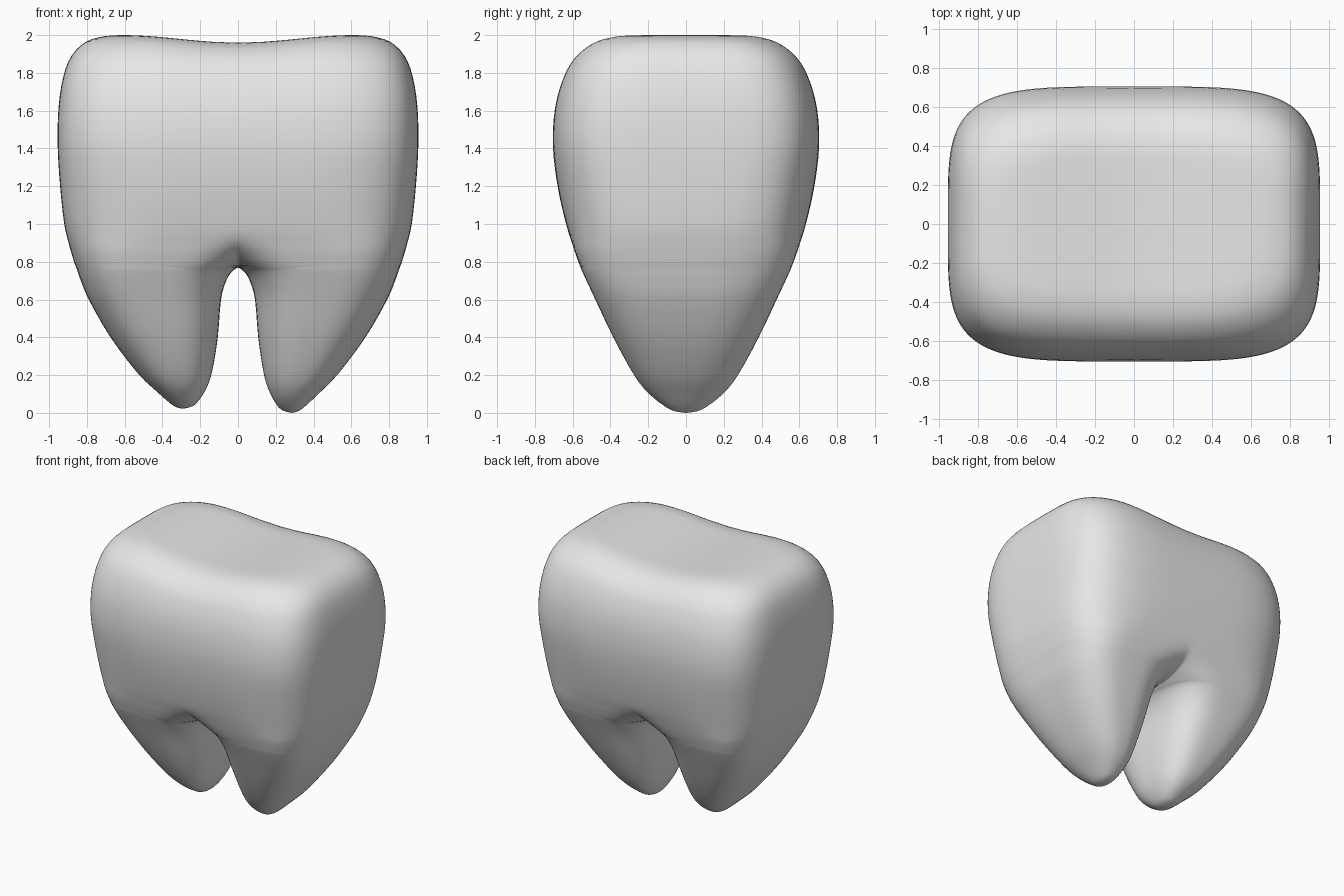
import bpy, bmesh, math

if "Cube" in bpy.data.objects:
    bpy.data.objects.remove(bpy.data.objects["Cube"])

# Stations of one half tooth: height, inner x, outer x, half depth, squareness.
# A negative inner x means the two halves merge across the middle.
ROWS = [
    (0.00, 0.285, 0.285, 0.00, 2.1),
    (0.008, 0.25, 0.315, 0.055, 2.1),
    (0.03, 0.215, 0.35, 0.105, 2.2),
    (0.10, 0.172, 0.425, 0.195, 2.35),
    (0.20, 0.138, 0.525, 0.275, 2.5),
    (0.40, 0.107, 0.675, 0.385, 2.8),
    (0.60, 0.090, 0.79, 0.480, 3.1),
    (0.70, 0.062, 0.832, 0.527, 3.25),
    (0.75, 0.030, 0.85, 0.550, 3.3),
    (0.77, 0.000, 0.857, 0.558, 3.35),
    (0.80, -0.05, 0.868, 0.570, 3.4),
    (0.85, -0.14, 0.883, 0.588, 3.5),
    (0.90, -0.28, 0.897, 0.604, 3.6),
    (1.00, -0.62, 0.920, 0.635, 3.8),
    (1.20, -0.942, 0.942, 0.680, 4.1),
    (1.42, -0.955, 0.955, 0.705, 4.3),
    (1.62, -0.950, 0.950, 0.694, 4.3),
    (1.78, -0.925, 0.925, 0.652, 4.2),
    (1.89, -0.882, 0.882, 0.592, 4.1),
    (1.965, -0.805, 0.805, 0.500, 4.0),
    (1.995, -0.700, 0.700, 0.400, 4.0),
    (2.00, -0.600, 0.600, 0.310, 4.0),
]
STEPS, SIDES = 3, 40


def smooth_rows(rows):
    """Catmull-Rom interpolation through the stations."""
    out = []
    for k in range(len(rows) - 1):
        p0, p1, p2 = rows[max(k - 1, 0)], rows[k], rows[k + 1]
        p3 = rows[min(k + 2, len(rows) - 1)]
        for s in range(STEPS):
            t = s / STEPS
            out.append(tuple(
                0.5 * (2 * b + (c - a) * t + (2 * a - 5 * b + 4 * c - d) * t * t
                       + (3 * b - a - 3 * c + d) * t ** 3)
                for a, b, c, d in zip(p0, p1, p2, p3)))
    return out + [rows[-1]]


def quarter_ring(z, xi, xo, depth, n):
    """Front part of a superellipse from the outer side inwards, cut at x = 0."""
    xc, a = (xi + xo) / 2, max((xo - xi) / 2, 1e-6)
    u = min(max((xc - max(xi, 0)) / a, 0), 1)
    t_end = math.acos(-u ** (n / 2))
    pts = []
    for i in range(SIDES + 1):
        t = t_end * i / SIDES
        c, s = math.cos(t), max(math.sin(t), 0)
        x = xc + a * math.copysign(abs(c) ** (2 / n), c)
        y = depth * s ** (2 / n)
        if i == SIDES and xi < 0:
            x = 0
        if i == 0 or (i == SIDES and xi >= 0):
            y = 0
        pts.append((max(x, 0), y, z))
    return pts


def shape(x, y, z):
    """Saddle dip in the chewing surface; left root a little shorter."""
    if z > 1.2 and abs(x) < 0.62:
        z -= 0.04 * math.cos(math.pi * x / 1.24) ** 2 * ((z - 1.2) / 0.8) ** 2
    if x < 0 and z < 0.4:
        w = (1 - max(z, 0) / 0.4) ** 2
        z += 0.022 * w
        x -= 0.008 * w
    return x, y, z


rows = smooth_rows(ROWS)
# Rings closing the top
z, xi, xo, d, n = ROWS[-1]
rows += [(z, xi * f, xo * f, d * f, n) for f in (0.85, 0.7, 0.55, 0.4, 0.25, 0.1, 0)]
rings = [quarter_ring(*r) for r in rows]

# Build the quarter four times, mirrored in x and y, and weld
bm = bmesh.new()
for sx in (1, -1):
    for sy in (1, -1):
        grid = [[bm.verts.new((sx * x, sy * y, h)) for x, y, h in ring] for ring in rings]
        for r0, r1 in zip(grid, grid[1:]):
            for i in range(SIDES):
                quad = (r0[i], r0[i + 1], r1[i + 1], r1[i])
                bm.faces.new(quad if sx * sy > 0 else quad[::-1])
bmesh.ops.remove_doubles(bm, verts=bm.verts, dist=0.0004)
bmesh.ops.dissolve_degenerate(bm, edges=bm.edges, dist=0.0001)
for v in bm.verts:
    v.co = shape(*v.co)
bmesh.ops.recalc_face_normals(bm, faces=bm.faces)
for f in bm.faces:
    f.smooth = True

mesh = bpy.data.meshes.new("tooth")
bm.to_mesh(mesh)
bm.free()
tooth = bpy.data.objects.new("tooth", mesh)
bpy.context.collection.objects.link(tooth)

enamel = bpy.data.materials.new("light grey enamel")
enamel.diffuse_color = (0.8, 0.8, 0.8, 1)
enamel.use_nodes = True
enamel.node_tree.nodes["Principled BSDF"].inputs["Base Color"].default_value = enamel.diffuse_color
mesh.materials.append(enamel)
